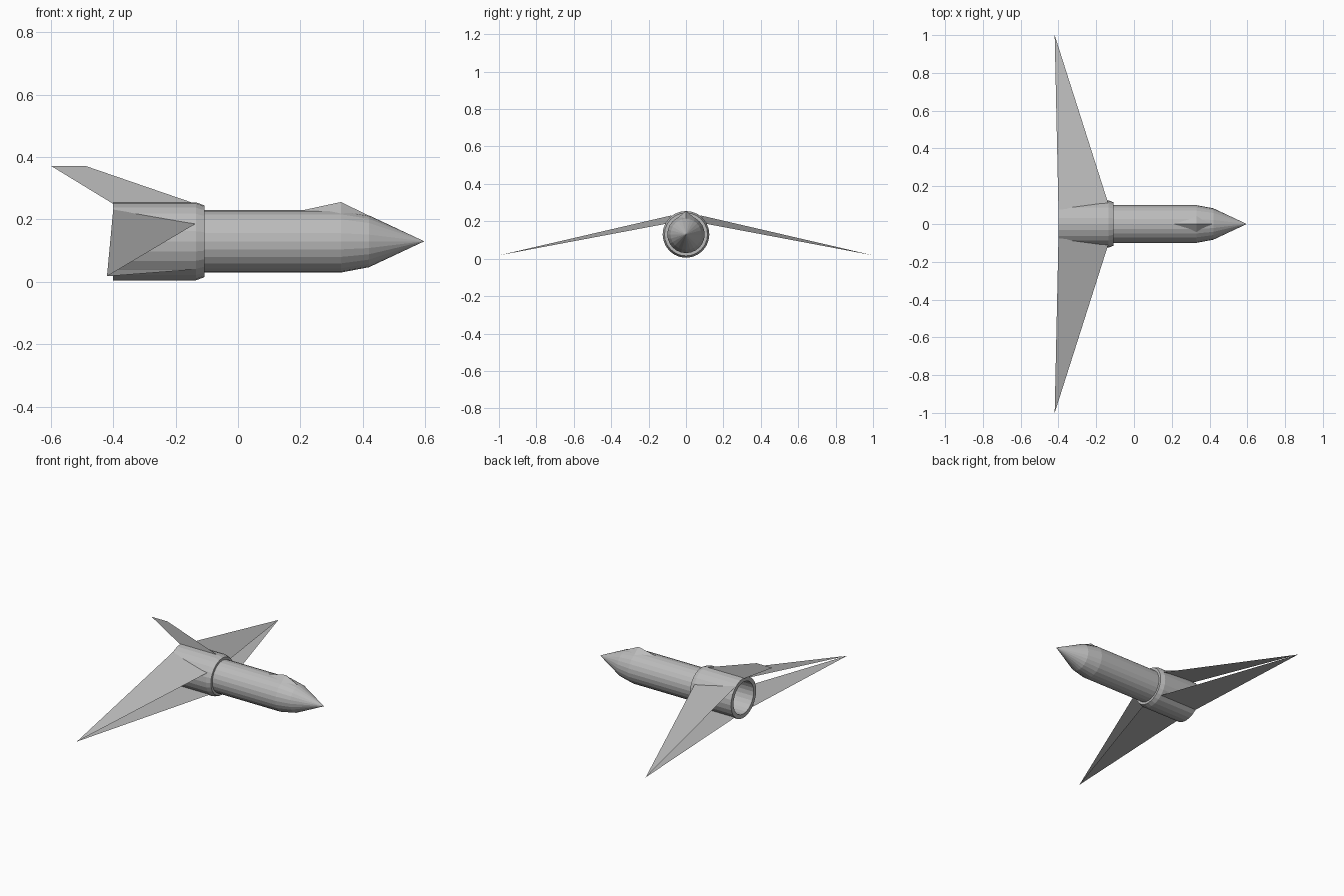
import bpy
import bmesh
from math import sin, cos, pi

cube = bpy.data.objects.get("Cube")
if cube:
    bpy.data.objects.remove(cube, do_unlink=True)

AXIS_Z = 0.13   # height of the fuselage centre line
SIDES = 24

grey = bpy.data.materials.new("plain_grey")
grey.use_nodes = True
grey.diffuse_color = (0.5, 0.5, 0.5, 1)
grey.node_tree.nodes["Principled BSDF"].inputs["Base Color"].default_value = (0.5, 0.5, 0.5, 1)


def make_object(name, verts, faces, solid=True):
    mesh = bpy.data.meshes.new(name)
    mesh.from_pydata(verts, [], faces)
    bm = bmesh.new()
    bm.from_mesh(mesh)
    bmesh.ops.remove_doubles(bm, verts=bm.verts, dist=0.0001)
    if solid:
        bmesh.ops.recalc_face_normals(bm, faces=bm.faces)
    bm.to_mesh(mesh)
    bm.free()
    mesh.materials.append(grey)
    obj = bpy.data.objects.new(name, mesh)
    bpy.context.collection.objects.link(obj)
    return obj


def lathe(name, profile):
    """Spin (x, radius) points around the lengthwise axis."""
    verts, faces = [], []
    for x, r in profile:
        for i in range(SIDES):
            a = 2 * pi * i / SIDES
            verts.append((x, r * cos(a), AXIS_Z + r * sin(a)))
    for k in range(len(profile) - 1):
        for i in range(SIDES):
            j = (i + 1) % SIDES
            a, b = k * SIDES, (k + 1) * SIDES
            faces.append((a + i, a + j, b + j, b + i))
    return make_object(name, verts, faces)


# Fuselage: hollow tail sleeve, collar, straight body and two-stage nose
lathe("fuselage", [
    (-0.12, 0), (-0.12, 0.1), (-0.4, 0.1), (-0.4, 0.125), (-0.135, 0.125),
    (-0.108, 0.115), (-0.108, 0.1), (0.33, 0.1), (0.42, 0.083), (0.597, 0),
])

# Canopy: faceted ridge behind the nose
make_object("canopy", [
    (0.2, 0, 0.228), (0.33, 0.05, 0.214), (0.42, 0, 0.212),
    (0.33, -0.05, 0.214), (0.33, 0, 0.256),
], [(0, 1, 4), (1, 2, 4), (2, 3, 4), (3, 0, 4), (0, 3, 2, 1)])

# Tail fin: a thin swept sheet
make_object("tail_fin", [
    (-0.4, 0, 0.25), (-0.135, 0, 0.25), (-0.49, 0, 0.372), (-0.6, 0, 0.372),
], [(0, 1, 2, 3)], solid=False)

# Wings: upper and lower sheets on each side that meet at the tip
for side, s in (("left", 1), ("right", -1)):
    tip = (-0.42, s, 0.018)
    roots = {
        "upper": ((-0.4, 0.075 * s, 0.232), (-0.135, 0.105 * s, 0.187)),
        "lower": ((-0.4, 0.08 * s, 0.04), (-0.135, 0.08 * s, 0.04)),
    }
    for level, (rear, front) in roots.items():
        # Upper sheets face up and lower sheets face down
        faces_up = (s > 0) == (level == "upper")
        order = (0, 1, 2) if faces_up else (2, 1, 0)
        make_object(f"{side}_{level}_wing", [rear, front, tip], [order], solid=False)
